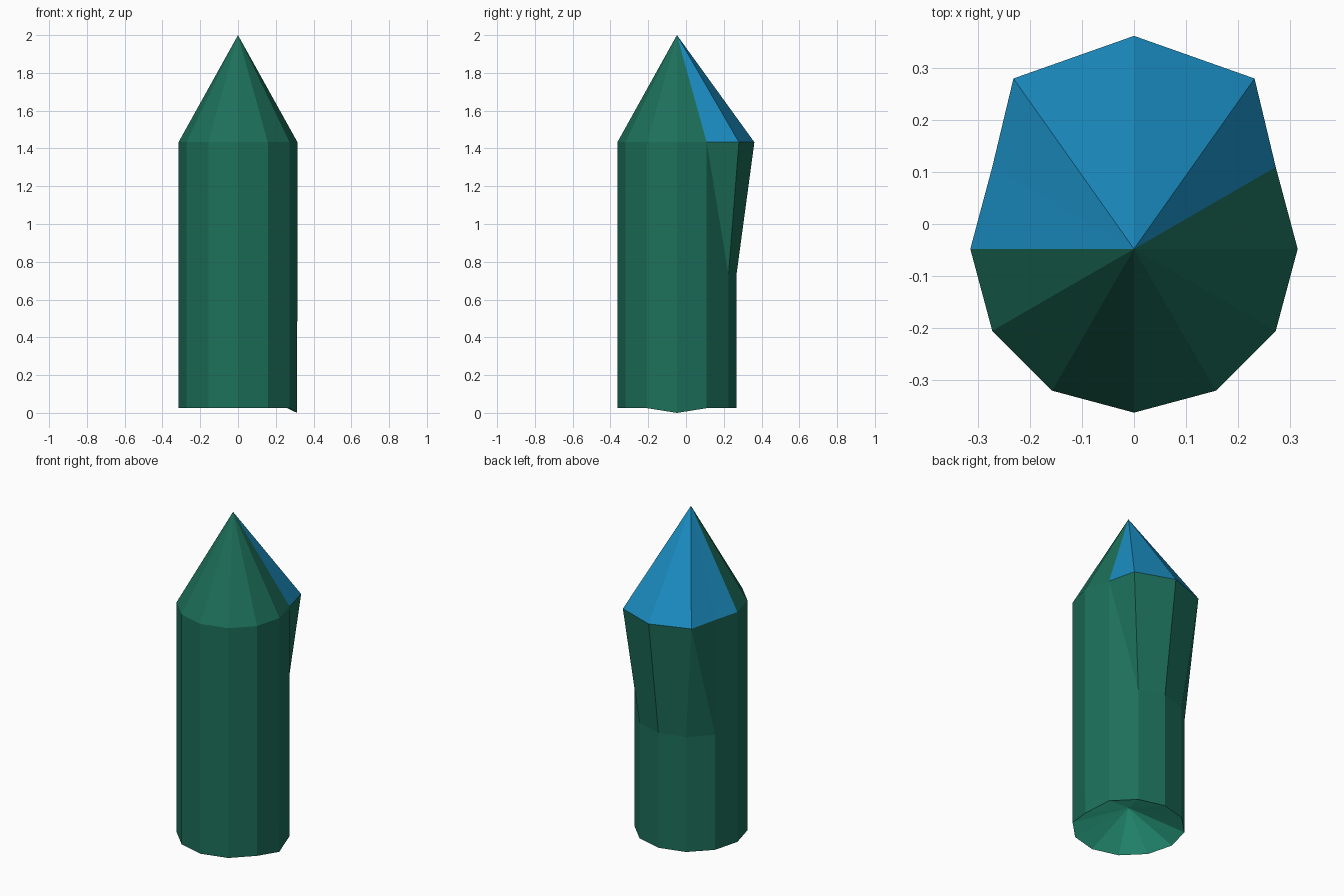
import bpy, math
from mathutils import Vector

if "Cube" in bpy.data.objects:
    bpy.data.objects.remove(bpy.data.objects["Cube"])

CY, R = -0.048, 0.315             # body axis and radius
RIM, FLARE, EAVE, TIP = 0.025, 0.73, 1.433, 2.0


def material(name, rgb):
    m = bpy.data.materials.new(name)
    m.diffuse_color = (*rgb, 1)
    m.use_nodes = True
    m.node_tree.nodes["Principled BSDF"].inputs["Base Color"].default_value = m.diffuse_color
    return m


GREEN, BLUE, MINT = range(3)
palette = [
    material("green", (0.0120, 0.160, 0.102)),
    material("blue", (0.0105, 0.262, 0.530)),
    material("mint", (0.050, 0.775, 0.490)),
]


def ring(i, z):
    """Corner i of the twelve-sided body at height z (0 = right, 3 = back)."""
    a = math.radians(30 * i)
    return Vector((R * math.cos(a), CY + R * math.sin(a), z))


def build(name, faces):
    """Make an object from (corners, material index), facing away from the core."""
    verts, polys, slots = [], [], []
    core = Vector((0, CY, 0.8))
    for pts, slot in faces:
        normal = (pts[1] - pts[0]).cross(pts[2] - pts[0])
        mid = sum(pts, Vector()) / len(pts)
        if normal.dot(mid - core) < 0:
            pts = pts[::-1]
        idx = []
        for p in pts:
            key = tuple(round(c, 5) for c in p)
            if key not in verts:
                verts.append(key)
            idx.append(verts.index(key))
        polys.append(idx)
        slots.append(slot)
    mesh = bpy.data.meshes.new(name)
    mesh.from_pydata(verts, [], polys)
    for m in palette:
        mesh.materials.append(m)
    for p, s in zip(mesh.polygons, slots):
        p.material_index = s
    mesh.update()
    ob = bpy.data.objects.new(name, mesh)
    bpy.context.collection.objects.link(ob)
    return ob


tip = Vector((0, CY, TIP))

# Body: walls, pointed top and hollowed mint underside; one rim corner dips to the ground
dish = Vector((0, CY, 0.15))
low = [ring(i, RIM) for i in range(12)]
low[0] = Vector((0.313, CY, 0))
body = []
for i in range(12):
    j = (i + 1) % 12
    a, b = ring(i, EAVE), ring(j, EAVE)
    body.append(([low[i], low[j], b, a], GREEN))
    body.append(([a, b, tip], BLUE if i == 5 else GREEN))
    body.append(([low[i], low[j], dish], MINT))
build("body", body)

# Hood: blue panels overhanging the back of the point
br, bm, bl = (Vector((x, y, EAVE)) for x, y in ((0.232, 0.28), (0, 0.362), (-0.232, 0.28)))
eave = [ring(1, EAVE), br, bm, bl, ring(5, EAVE)]
build("hood", [([a, b, tip], BLUE) for a, b in zip(eave, eave[1:])])

# Flare: green panels tapering from the hood edge down to the back wall
c2, c3, c4, c5 = (ring(i, FLARE) for i in range(2, 6))
build("back_flare", [
    ([ring(1, EAVE), br, c2], GREEN),
    ([br, bm, c3, c2], GREEN),
    ([bm, bl, c4, c3], GREEN),
    ([bl, c5, c4], GREEN),
    ([bl, ring(5, EAVE), c5], GREEN),
])
